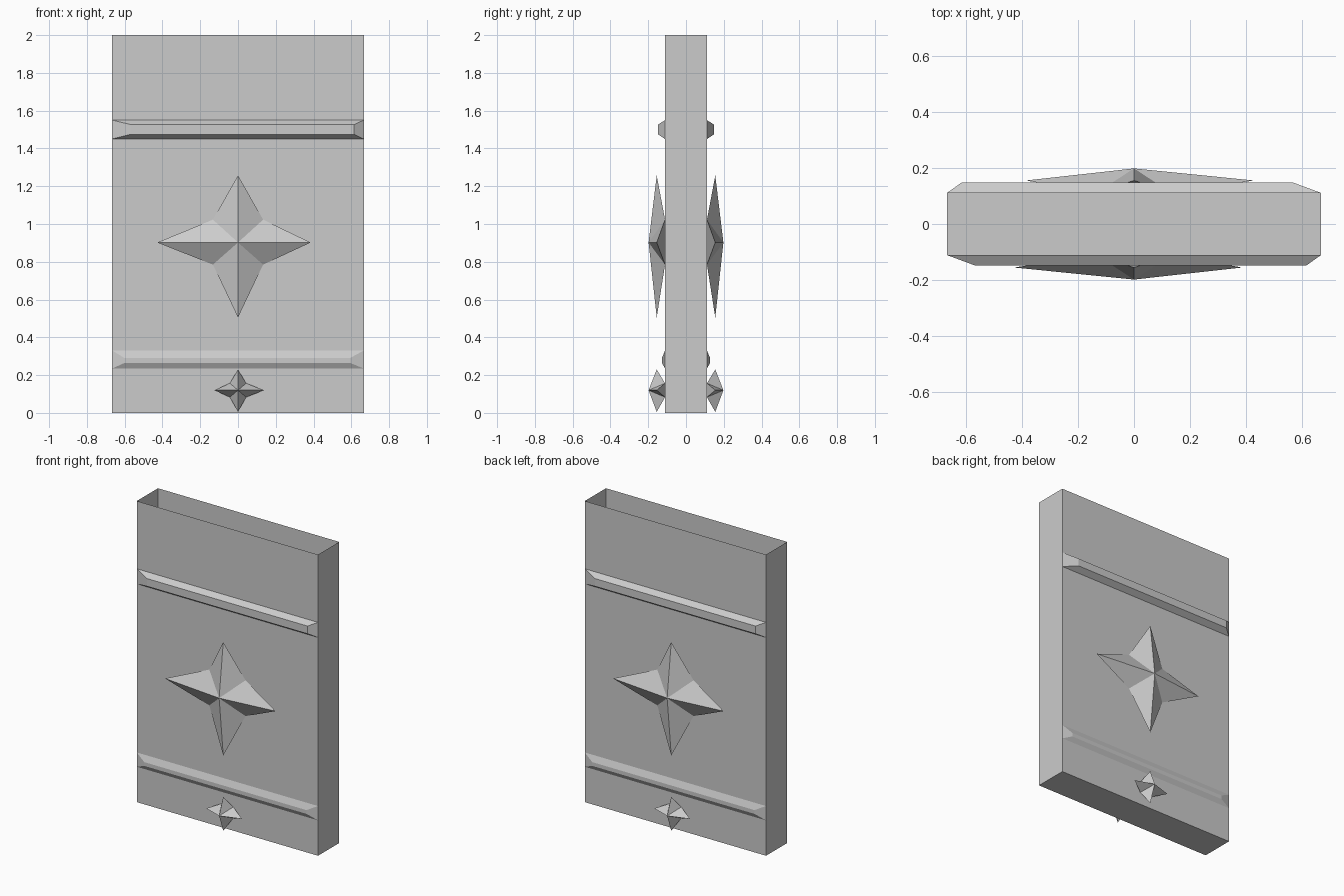
import bpy, bmesh
from math import pi

if "Cube" in bpy.data.objects:
    bpy.data.objects.remove(bpy.data.objects["Cube"])

HW, HD, H = 0.666, 0.111, 2.0   # half width, half depth, height


def make(name, verts, faces, turn=0.0):
    me = bpy.data.meshes.new(name)
    me.from_pydata(verts, [], faces)
    bm = bmesh.new()
    bm.from_mesh(me)
    bmesh.ops.recalc_face_normals(bm, faces=bm.faces)
    bm.to_mesh(me)
    bm.free()
    ob = bpy.data.objects.new(name, me)
    ob.rotation_euler.z = turn
    bpy.context.collection.objects.link(ob)
    return ob


def star(name, left, right, bottom, top, cz, ix, iz_low, iz_high, turn):
    """Four-pointed faceted star: tips stand off the wall, valleys touch it."""
    tip_y, wall_y = -0.155, -HD
    ring = [(right, tip_y, cz), (ix, wall_y, iz_high),
            (0, tip_y, top), (-ix, wall_y, iz_high),
            (left, tip_y, cz), (-ix, wall_y, iz_low),
            (0, tip_y, bottom), (ix, wall_y, iz_low)]
    faces = [(8, i, (i + 1) % 8) for i in range(8)]             # front facets
    faces += [(i, (i + 1) % 8, (i - 1) % 8) for i in (0, 2, 4, 6)]  # tip undersides
    make(name, ring + [(0, -0.198, cz)], faces, turn)


def band(name, z0, z1, fz0, fz1, fx0, fx1, fy, turn):
    """Bevelled strip: wide base on the wall, narrower raised front."""
    base = [(-HW, -HD, z0), (HW, -HD, z0), (HW, -HD, z1), (-HW, -HD, z1)]
    front = [(fx0, -fy, fz0), (fx1, -fy, fz0), (fx1, -fy, fz1), (fx0, -fy, fz1)]
    faces = [(4, 5, 6, 7)] + [(i, (i + 1) % 4, (i + 1) % 4 + 4, i + 4) for i in range(4)]
    ob = make(name, base + front, faces, turn)


# Open-topped thin-walled box
corners = [(-HW, -HD), (HW, -HD), (HW, HD), (-HW, HD)]
box = [(x, y, z) for z in (0, H) for x, y in corners]
make("box_body", box,
     [(3, 2, 1, 0)] + [(i, (i + 1) % 4, (i + 1) % 4 + 4, i + 4) for i in range(4)])

# Same ornaments on the front and, turned half round, on the back
for side, turn in (("front", 0.0), ("back", pi)):
    star(side + "_large_star", -0.428, 0.385, 0.505, 1.257, 0.902, 0.133, 0.785, 1.023, turn)
    star(side + "_small_star", -0.125, 0.138, 0.005, 0.23, 0.12, 0.043, 0.083, 0.157, turn)
    band(side + "_upper_band", 1.45, 1.55, 1.475, 1.526, -0.566, 0.614, 0.148, turn)
    band(side + "_lower_band", 0.235, 0.33, 0.265, 0.29, -0.6, 0.592, 0.128, turn)
